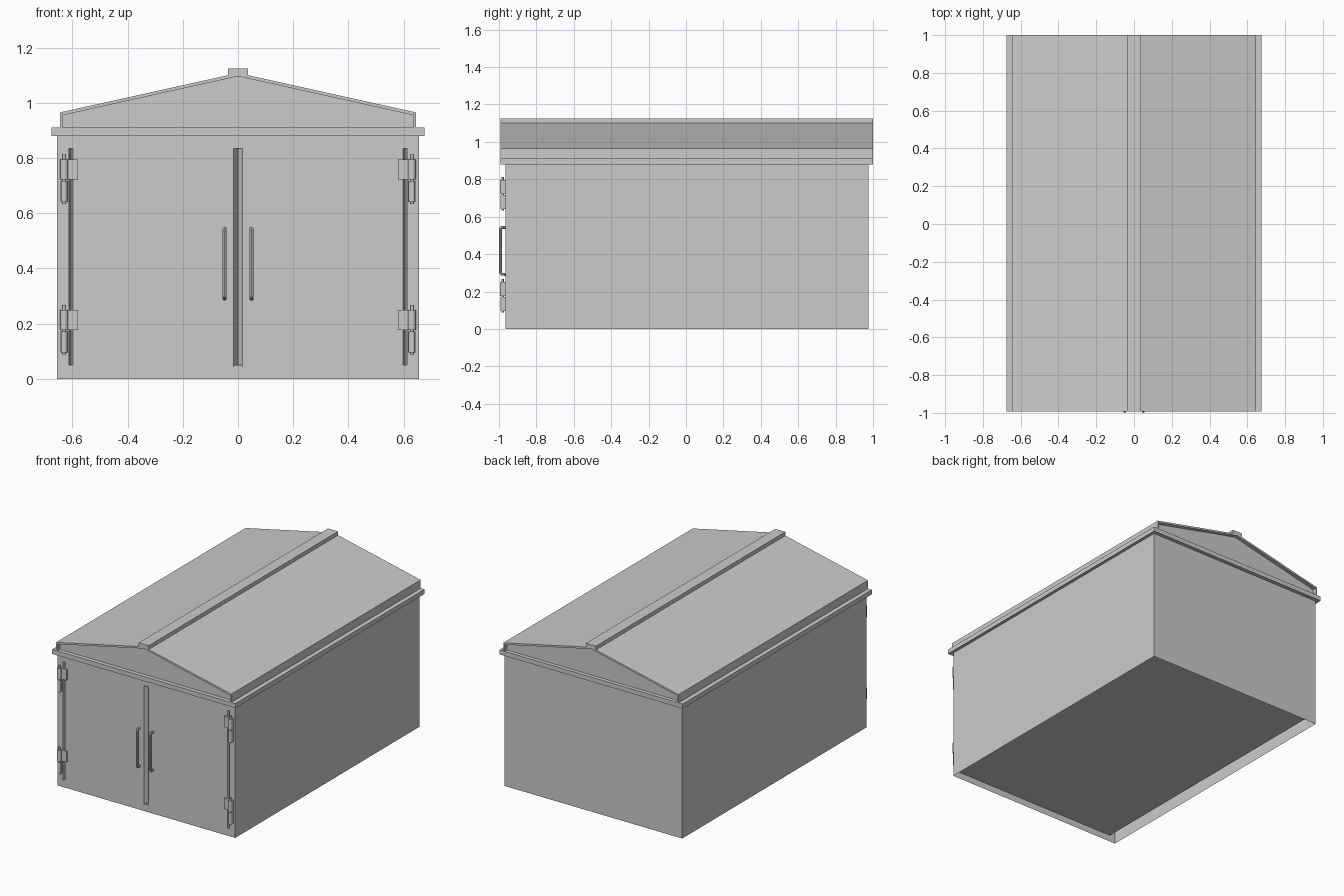
import bpy
import bmesh
from mathutils import Vector

cube = bpy.data.objects.get("Cube")
if cube:
    bpy.data.objects.remove(cube, do_unlink=True)

grey = bpy.data.materials.new("light_grey")
grey.use_nodes = True
grey.diffuse_color = (0.6, 0.6, 0.6, 1)
grey.node_tree.nodes["Principled BSDF"].inputs["Base Color"].default_value = (0.6, 0.6, 0.6, 1)

FRONT, BACK, HALF, WALL_TOP = -0.965, 0.975, 0.655, 0.88
EAVE_FRONT, EAVE_BACK = -0.992, 1.0


def finish(name, bm, fix_normals=True):
    bmesh.ops.remove_doubles(bm, verts=bm.verts, dist=0.0001)
    if fix_normals:
        bmesh.ops.recalc_face_normals(bm, faces=bm.faces)
    mesh = bpy.data.meshes.new(name)
    bm.to_mesh(mesh)
    bm.free()
    mesh.materials.append(grey)
    obj = bpy.data.objects.new(name, mesh)
    bpy.context.collection.objects.link(obj)
    return obj


def face(bm, *points):
    return bm.faces.new([bm.verts.new(p) for p in points])


def add_box(bm, x0, x1, y0, y1, z0, z1):
    verts = bmesh.ops.create_cube(bm, size=1)["verts"]
    for v in verts:
        v.co = ((x0 + x1) / 2 + v.co.x * (x1 - x0),
                (y0 + y1) / 2 + v.co.y * (y1 - y0),
                (z0 + z1) / 2 + v.co.z * (z1 - z0))


def box(name, *limits):
    bm = bmesh.new()
    add_box(bm, *limits)
    return finish(name, bm)


def add_cylinder(bm, x, y, radius, z0, z1):
    verts = bmesh.ops.create_cone(bm, cap_ends=True, segments=16, radius1=radius,
                                  radius2=radius, depth=z1 - z0)["verts"]
    bmesh.ops.translate(bm, verts=verts, vec=(x, y, (z0 + z1) / 2))


def prism(name, profile, y0, y1):
    bm = bmesh.new()
    base = face(bm, *[(x, y0, z) for x, z in profile])
    new = bmesh.ops.extrude_face_region(bm, geom=[base])["geom"]
    moved = [g for g in new if isinstance(g, bmesh.types.BMVert)]
    bmesh.ops.translate(bm, verts=moved, vec=(0, y1 - y0, 0))
    return finish(name, bm)


def smooth(obj):
    bpy.ops.object.select_all(action='DESELECT')
    obj.select_set(True)
    bpy.context.view_layer.objects.active = obj
    bpy.ops.object.shade_smooth_by_angle()


# Walls, open below, with door seams folded into the front
bm = bmesh.new()
for x, y in ((HALF, 1), (-HALF, -1)):
    a, b = (FRONT, BACK) if y > 0 else (BACK, FRONT)
    face(bm, (x, a, 0), (x, b, 0), (x, b, WALL_TOP), (x, a, WALL_TOP))
face(bm, (HALF, BACK, 0), (-HALF, BACK, 0), (-HALF, BACK, WALL_TOP), (HALF, BACK, WALL_TOP))


def front_panel(x0, x1, z0, z1):
    face(bm, (x0, FRONT, z0), (x1, FRONT, z0), (x1, FRONT, z1), (x0, FRONT, z1))


low, high = 0.045, 0.835
seams = [(-0.605, 0.008), (0, 0.016), (0.605, 0.008)]
edges = [-HALF] + [c + s * w for c, w in seams for s in (-1, 1)] + [HALF]
for i, (x0, x1) in enumerate(zip(edges, edges[1:])):
    front_panel(x0, x1, 0, low)
    front_panel(x0, x1, high, WALL_TOP)
    if i % 2 == 0:
        front_panel(x0, x1, low, high)
        continue
    mid, deep = (x0 + x1) / 2, FRONT + 0.025
    face(bm, (x0, FRONT, low), (mid, deep, low), (mid, deep, high), (x0, FRONT, high))
    face(bm, (mid, deep, low), (x1, FRONT, low), (x1, FRONT, high), (mid, deep, high))
    face(bm, (x0, FRONT, low), (x1, FRONT, low), (mid, deep, low))
    face(bm, (x0, FRONT, high), (mid, deep, high), (x1, FRONT, high))
finish("walls", bm, fix_normals=False)

# Raised floor
box("floor", -0.612, 0.612, FRONT + 0.002, BACK - 0.002, 0.042, 0.05)

# Eave trim, gables and roof
box("eave_trim", -0.675, 0.675, EAVE_FRONT, EAVE_BACK, WALL_TOP, 0.91)
outer = [(-0.645, 0.91), (-0.645, 0.965), (0, 1.108), (0.645, 0.965), (0.645, 0.91)]
inner = [(0.635, 0.91), (0.635, 0.955), (0, 1.096), (-0.635, 0.955), (-0.635, 0.91)]
prism("gable_body", inner, FRONT, BACK)
prism("roof_shell", outer + inner, EAVE_FRONT, EAVE_BACK)
box("ridge_cap", -0.037, 0.037, EAVE_FRONT, EAVE_BACK, 1.097, 1.125)

for side, s in (("left", 1), ("right", -1)):
    # Hinges: door leaf and knuckle above, frame leaf and knuckle below, shared pin
    for level, z in (("lower", 0.095), ("upper", 0.64)):
        bm = bmesh.new()
        x, y = s * 0.63, -0.98
        add_cylinder(bm, x, y, 0.014, z + 0.082, z + 0.155)
        add_cylinder(bm, x, y, 0.012, z, z + 0.076)
        add_cylinder(bm, x, y, 0.006, z - 0.006, z + 0.172)
        near, far = sorted((s * 0.58, s * 0.643))
        add_box(bm, near, far, -0.976, FRONT + 0.002, z + 0.082, z + 0.155)
        near, far = sorted((s * 0.616, s * 0.643))
        add_box(bm, near, far, -0.976, FRONT + 0.002, z, z + 0.076)
        smooth(finish(f"{side}_{level}_hinge", bm))

    # Pull handle
    curve = bpy.data.curves.new(f"{side}_handle", 'CURVE')
    curve.dimensions = '3D'
    curve.bevel_depth = 0.008
    curve.bevel_resolution = 2
    curve.use_fill_caps = True
    path = [(-0.96, 0.292), (-0.984, 0.292), (-0.992, 0.3),
            (-0.992, 0.535), (-0.984, 0.543), (-0.96, 0.543)]
    spline = curve.splines.new('POLY')
    spline.points.add(len(path) - 1)
    for point, (y, z) in zip(spline.points, path):
        point.co = Vector((s * 0.049, y, z, 1))
    curve.materials.append(grey)
    handle = bpy.data.objects.new(f"{side}_handle", curve)
    bpy.context.collection.objects.link(handle)
    bpy.ops.object.select_all(action='DESELECT')
    handle.select_set(True)
    bpy.context.view_layer.objects.active = handle
    bpy.ops.object.convert(target='MESH')
    smooth(handle)
